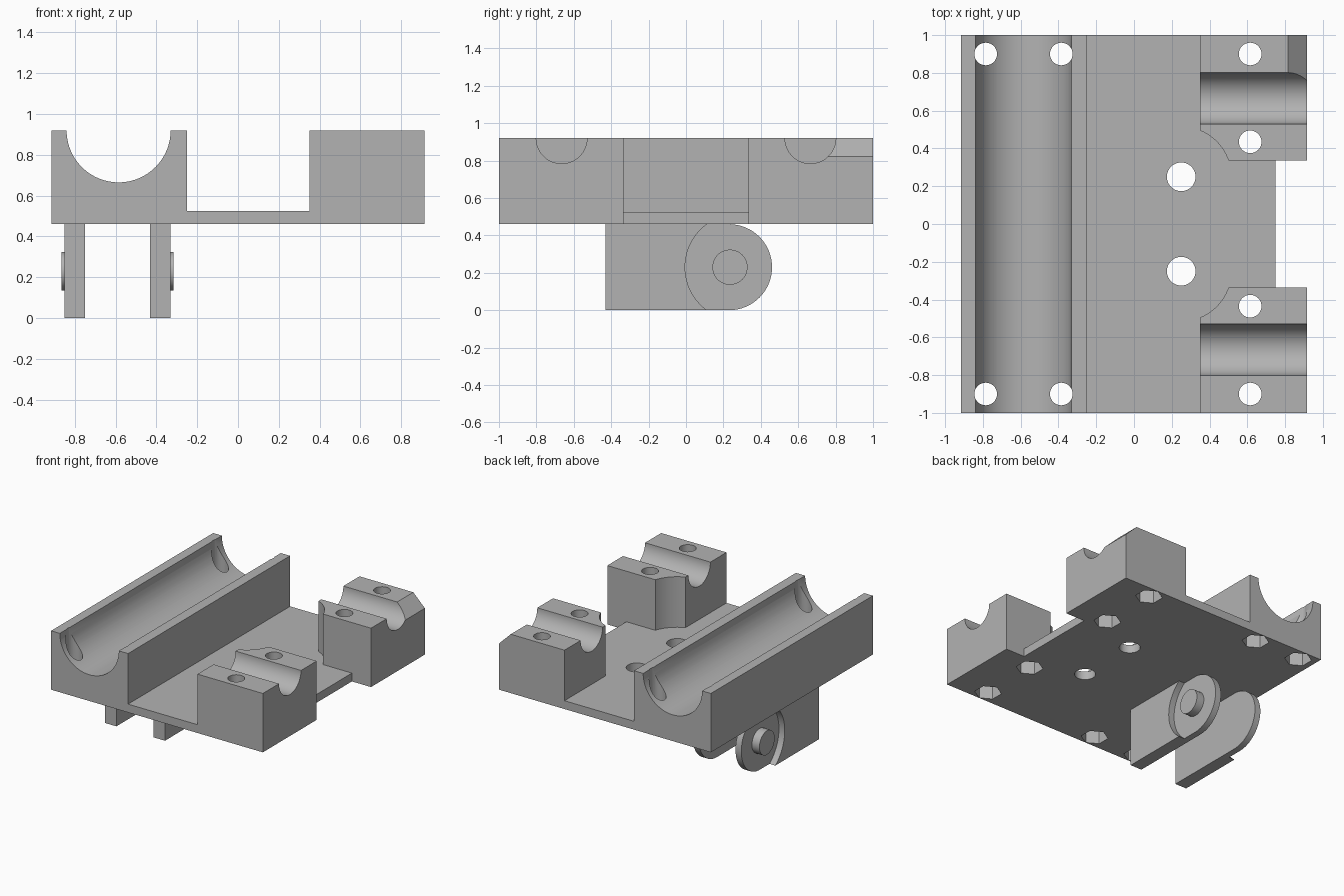
import bpy, bmesh
from math import sin, cos, pi, radians, atan2

cube = bpy.data.objects.get("Cube")
if cube:
    bpy.data.objects.remove(cube, do_unlink=True)

grey = bpy.data.materials.new("plain grey")
grey.use_nodes = True
grey.diffuse_color = (0.45, 0.45, 0.45, 1)
grey.node_tree.nodes["Principled BSDF"].inputs["Base Color"].default_value = grey.diffuse_color


def arc(cu, cv, r, start, end, n=32):
    """Points on an arc, angles in radians."""
    steps = [start + (end - start) * i / n for i in range(n + 1)]
    return [(cu + r * cos(t), cv + r * sin(t)) for t in steps]


def circle(cu, cv, r, n=48, turn=0):
    return arc(cu, cv, r, turn, turn + 2 * pi, n)[:-1]


def prism(name, points, axis, low, high):
    """Extrude a 2D outline along one axis."""
    place = {"x": lambda u, v, c: (c, u, v),
             "y": lambda u, v, c: (u, c, v),
             "z": lambda u, v, c: (u, v, c)}[axis]
    bm = bmesh.new()
    ends = [[bm.verts.new(place(u, v, c)) for u, v in points] for c in (low, high)]
    for ring in ends:
        bm.faces.new(ring)
    for i in range(len(points)):
        j = (i + 1) % len(points)
        bm.faces.new((ends[0][i], ends[0][j], ends[1][j], ends[1][i]))
    bmesh.ops.recalc_face_normals(bm, faces=bm.faces)
    mesh = bpy.data.meshes.new(name)
    bm.to_mesh(mesh)
    bm.free()
    mesh.materials.append(grey)
    obj = bpy.data.objects.new(name, mesh)
    bpy.context.collection.objects.link(obj)
    return obj


def select(obj):
    bpy.ops.object.select_all(action="DESELECT")
    obj.select_set(True)
    bpy.context.view_layer.objects.active = obj


def cut(obj, points, axis, low, high):
    """Subtract an extruded outline from the part."""
    cutter = prism("cutter", points, axis, low, high)
    cutter.hide_render = True
    mod = obj.modifiers.new("cut", "BOOLEAN")
    mod.operation, mod.solver, mod.object = "DIFFERENCE", "EXACT", cutter
    select(obj)
    bpy.ops.object.modifier_apply(modifier=mod.name)
    bpy.data.objects.remove(cutter, do_unlink=True)


def finish(obj):
    select(obj)
    bpy.ops.object.shade_smooth_by_angle(angle=radians(30))


BOTTOM, FLOOR, TOP = 0.46, 0.525, 0.92
EDGE, INNER, STEP, WALL = 0.915, 0.335, 0.75, 0.35

# Body: solid block with a notch in its +x side
carriage = prism("carriage_body", [
    (-EDGE, -1), (EDGE, -1), (EDGE, -INNER), (STEP, -INNER),
    (STEP, INNER), (EDGE, INNER), (EDGE, 1), (-EDGE, 1)], "z", BOTTOM, TOP)

# Open bay between the rail and the two blocks, with rounded inner corners
a0 = atan2(-0.245, 0.1)
a1 = atan2(-0.085, 0.25)
half = [(-0.25, -1.1), (WALL, -1.1)] + arc(0.25, -0.25, 0.2645, a0, a1, 12)
half = [(max(x, WALL) if y > -1 else x, min(y, -INNER)) for x, y in half] + [(1.1, -INNER)]
cut(carriage, half + [(x, -y) for x, y in reversed(half)], "z", FLOOR, 1.1)

# Long trough in the rail and short troughs across the blocks
cut(carriage, circle(-0.585, TOP, 0.255, 96), "y", -1.1, 1.1)
for side in (-1, 1):
    cut(carriage, circle(side * 0.665, TOP, 0.136, 64), "x", 0.2, 1.1)

# Chamfer on the outer top edge of the rear block
cut(carriage, [(0.815, TOP), (0.815, 1.1), (1.1, 1.1), (1.1, 0.64)], "y", 0.665, 1.1)

# Bolt holes with hexagonal nut pockets, and two plain holes in the floor
for side in (-1, 1):
    for x, y in ((-0.785, 0.9), (-0.385, 0.9), (0.615, 0.9), (0.615, 0.435)):
        cut(carriage, circle(x, side * y, 0.06, 32), "z", 0.3, 1.1)
        cut(carriage, circle(x, side * y, 0.098, 6, pi / 2), "z", 0.3, BOTTOM + 0.15)
    cut(carriage, circle(0.25, side * 0.25, 0.076, 32), "z", 0.3, 1.1)
finish(carriage)

# Hanging arms: rounded ends, thinned on the outer face, with a round pin
for name, outer, out in (("right", -0.85, -1), ("left", -0.33, 1)):
    inner = outer - out * 0.1
    recess = outer - out * 0.05
    outline = [(-0.43, BOTTOM), (-0.43, 0)] + arc(0.23, 0.23, 0.23, -pi / 2, pi / 2)
    arm = prism(name + "_arm", outline, "x", *sorted((inner, outer)))
    cut(arm, circle(0.28, 0.23, 0.285, 72), "x", *sorted((recess, outer + out * 0.1)))
    finish(arm)
    pin = prism(name + "_pin", circle(0.235, 0.23, 0.094), "x",
                *sorted((recess - out * 0.01, outer + out * 0.015)))
    finish(pin)
